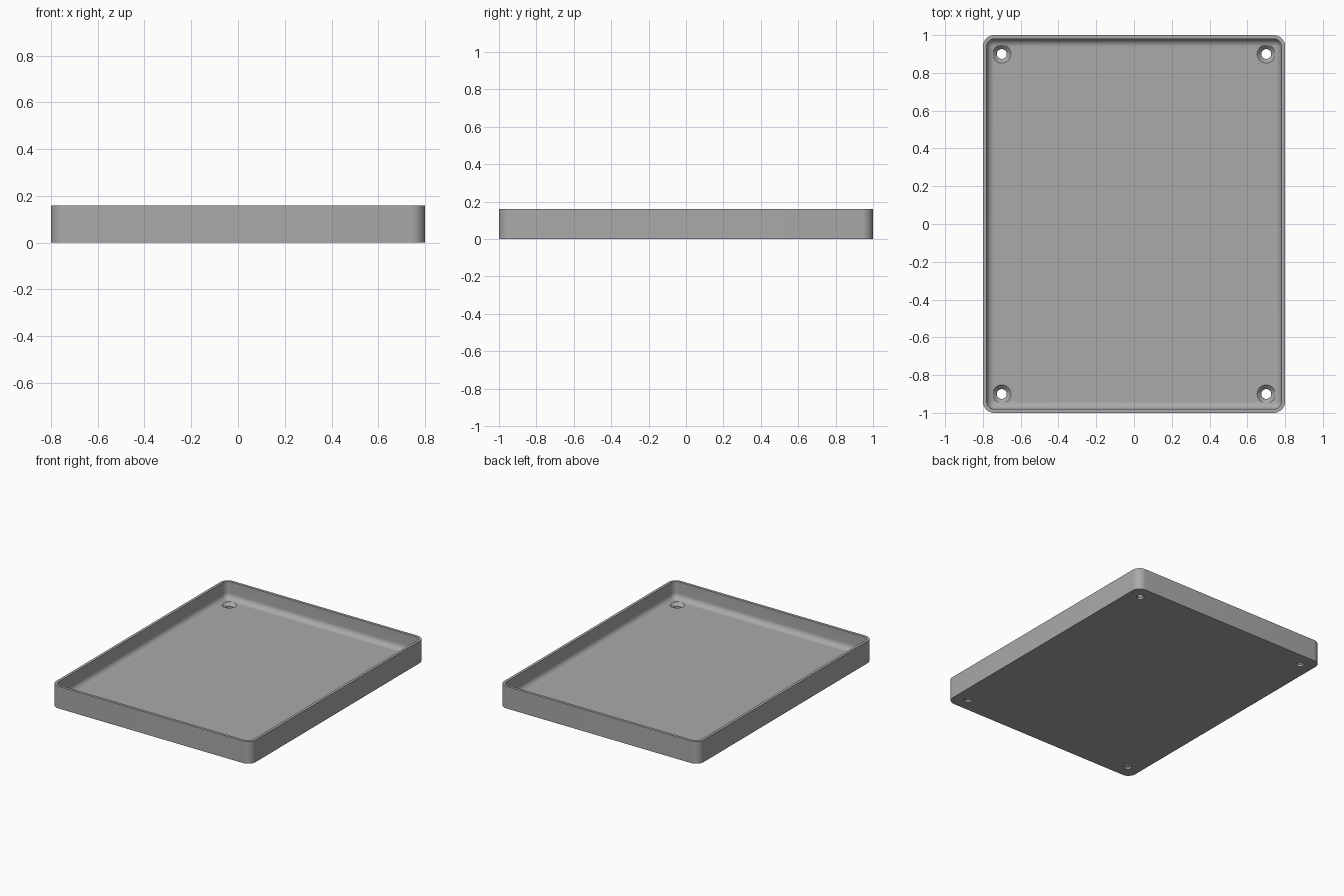
import bpy, bmesh, math

HALF_X, HALF_Y, HEIGHT = 0.8, 1.0, 0.16
CORNER, WALL, FLOOR, FILLET = 0.06, 0.02, 0.036, 0.04
HOLE_X, HOLE_Y, HOLE_R, SINK_R = 0.7, 0.9, 0.026, 0.048
STEPS = 10

cube = bpy.data.objects.get("Cube")
if cube:
    bpy.data.objects.remove(cube, do_unlink=True)

grey = bpy.data.materials.new("plain_grey")
grey.use_nodes = True
colour = (0.4, 0.4, 0.4, 1)
grey.diffuse_color = colour
grey.node_tree.nodes["Principled BSDF"].inputs["Base Color"].default_value = colour


def make_object(name, bm):
    bmesh.ops.recalc_face_normals(bm, faces=bm.faces)
    mesh = bpy.data.meshes.new(name)
    bm.to_mesh(mesh)
    bm.free()
    mesh.materials.append(grey)
    obj = bpy.data.objects.new(name, mesh)
    bpy.context.collection.objects.link(obj)
    return obj


def rounded_ring(bm, inset, z):
    """Rounded rectangle, inset from the outer outline."""
    radius = max(CORNER - inset, 0.004)
    cx, cy = HALF_X - inset - radius, HALF_Y - inset - radius
    ring = []
    for quarter, (sx, sy) in enumerate([(1, 1), (-1, 1), (-1, -1), (1, -1)]):
        for i in range(STEPS + 1):
            a = (quarter + i / STEPS) * math.pi / 2
            ring.append(bm.verts.new((sx * cx + radius * math.cos(a),
                                      sy * cy + radius * math.sin(a), z)))
    return ring


def loft(bm, rings):
    for low, high in zip(rings, rings[1:]):
        for i in range(len(low)):
            j = (i + 1) % len(low)
            bm.faces.new((low[i], low[j], high[j], high[i]))
    bm.faces.new(rings[0])
    bm.faces.new(rings[-1])


# Tray: outer wall, rim, inner wall, curved inner edge, floor
section = [(0, 0), (0, HEIGHT), (WALL, HEIGHT)]
for i in range(STEPS + 1):
    a = i / STEPS * math.pi / 2
    section.append((WALL + FILLET * (1 - math.cos(a)),
                    FLOOR + FILLET * (1 - math.sin(a))))
bm = bmesh.new()
loft(bm, [rounded_ring(bm, inset, z) for inset, z in section])
tray = make_object("tray", bm)

# Countersunk screw holes in the four corners
bm = bmesh.new()
sink = [(HOLE_R, -0.02), (HOLE_R, FLOOR - SINK_R + HOLE_R),
        (SINK_R, FLOOR), (SINK_R, FLOOR + 0.03)]
for sx in (-1, 1):
    for sy in (-1, 1):
        rings = []
        for r, z in sink:
            angles = [2 * math.pi * k / 32 for k in range(32)]
            rings.append([bm.verts.new((sx * HOLE_X + r * math.cos(a),
                                        sy * HOLE_Y + r * math.sin(a), z)) for a in angles])
        loft(bm, rings)
cutter = make_object("hole_cutter", bm)
cutter.hide_render = True
cutter.hide_set(True)

cut = tray.modifiers.new("screw_holes", "BOOLEAN")
cut.object = cutter
cut.operation = "DIFFERENCE"
cut.solver = "EXACT"

bpy.ops.object.select_all(action="DESELECT")
bpy.context.view_layer.objects.active = tray
tray.select_set(True)
bpy.ops.object.modifier_apply(modifier=cut.name)
bpy.data.objects.remove(cutter, do_unlink=True)
bpy.ops.object.shade_smooth_by_angle(angle=math.radians(30))
